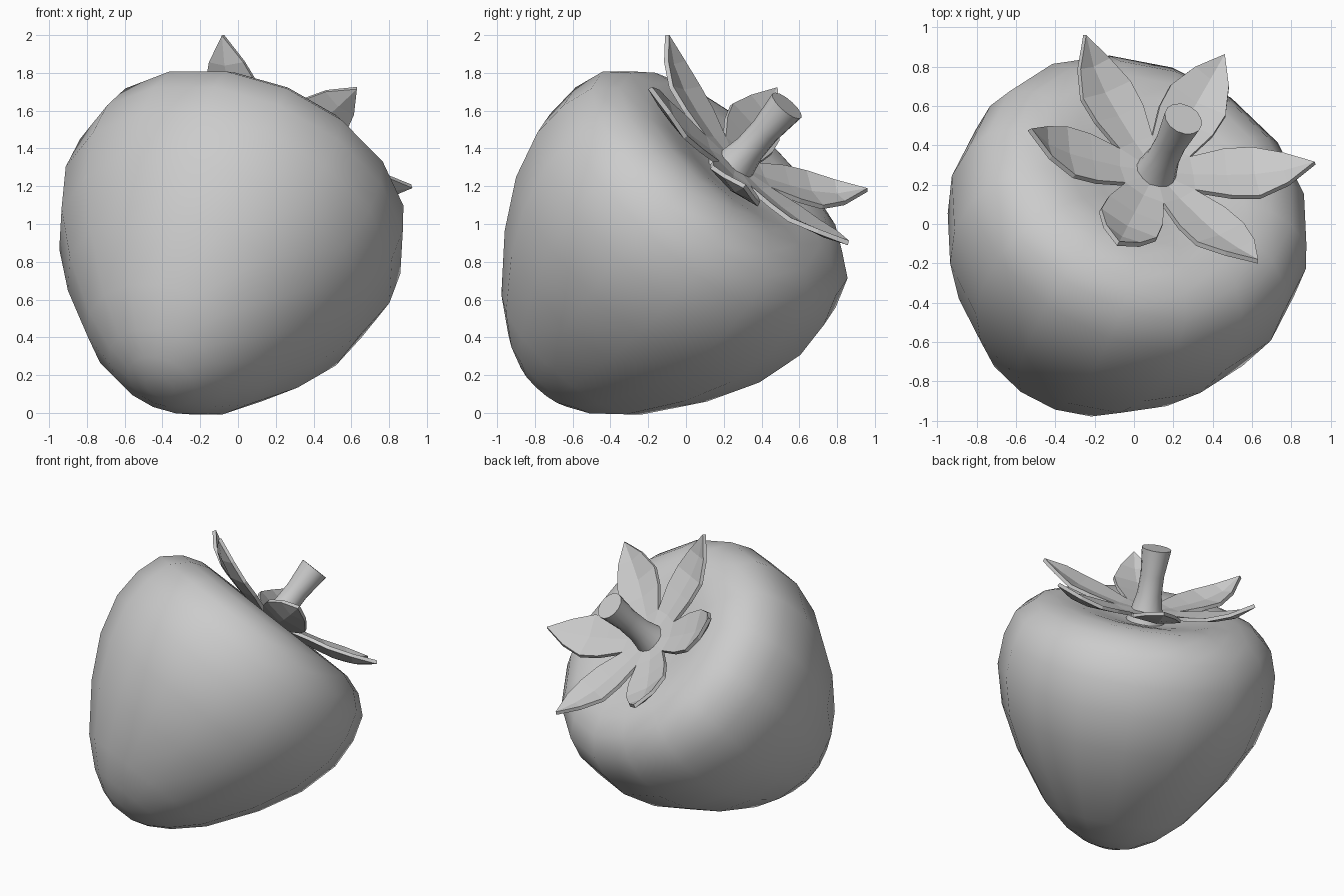
import bpy, bmesh
from math import cos, sin, pi
from mathutils import Vector, Matrix

if "Cube" in bpy.data.objects:
    bpy.data.objects.remove(bpy.data.objects["Cube"])

AXIS = Vector((0.32, 0.62, 0.715)).normalized()
CENTRE = Vector((-0.02, 0.01, 1.022))
FRAME = Matrix.Translation(CENTRE) @ AXIS.to_track_quat('Z', 'Y').to_matrix().to_4x4()


def finish(name, bm, smooth=None):
    bmesh.ops.recalc_face_normals(bm, faces=bm.faces[:])
    mesh = bpy.data.meshes.new(name)
    bm.to_mesh(mesh)
    bm.free()
    ob = bpy.data.objects.new(name, mesh)
    bpy.context.collection.objects.link(ob)
    ob.matrix_world = FRAME
    if smooth:
        bpy.ops.object.select_all(action='DESELECT')
        ob.select_set(True)
        bpy.context.view_layer.objects.active = ob
        bpy.ops.object.shade_smooth_by_angle(angle=smooth)
    return ob


def revolve(name, profile, sides, smooth):
    """Spin (height, radius) points round the tilted axis, closing both ends."""
    bm = bmesh.new()
    angles = [2 * pi * (i + 0.5) / sides for i in range(sides)]
    rings = [[bm.verts.new((r * cos(a), r * sin(a), t)) for a in angles] for t, r in profile]
    for lo, hi in zip(rings, rings[1:]):
        for i in range(sides):
            j = (i + 1) % sides
            bm.faces.new((lo[i], lo[j], hi[j], hi[i]))
    bm.faces.new(rings[0])
    bm.faces.new(rings[-1])
    return finish(name, bm, smooth)


# Fruit: rounded cone with a dimpled crown
revolve("fruit_body", [
    (-1.235, 0.08), (-1.20, 0.19), (-1.12, 0.325), (-0.96, 0.50), (-0.66, 0.715),
    (-0.38, 0.86), (-0.11, 0.93), (0.10, 0.92), (0.27, 0.865), (0.37, 0.75), (0.415, 0.62),
    (0.41, 0.48), (0.38, 0.33), (0.34, 0.15), (0.33, 0.03)], 16, 1.2)

# Stem: flared at both ends
revolve("stem", [(0.34, 0.13), (0.42, 0.105), (0.53, 0.083), (0.66, 0.08), (0.845, 0.10)], 14, 0.7)

# Calyx: six pointed leaves joined at a hub, each aimed at its tip
tips = [(-0.08, -0.10, 2.00), (-0.53, 0.48, 1.72), (-0.25, 0.96, 1.18),
        (0.46, 0.86, 0.90), (0.92, 0.31, 1.20), (0.63, -0.19, 1.72)]
local = [FRAME.inverted() @ Vector(p) for p in tips]
flat = [Vector((p.x, p.y, 0)) for p in local]
bm = bmesh.new()
hub = bm.verts.new((0, 0, 0.40))
notches = []
for i in range(6):
    d = (flat[i].normalized() + flat[(i + 1) % 6].normalized()).normalized()
    notches.append(bm.verts.new(d * 0.22 + Vector((0, 0, 0.42))))
for i in range(6):
    reach, u = flat[i].length, flat[i].normalized()
    side = Vector((-u.y, u.x, 0))
    if side.dot(notches[i].co) < 0:
        side = -side
    row = [notches[i - 1], bm.verts.new(u * 0.2 + Vector((0, 0, 0.41))), notches[i]]
    bm.faces.new((hub, row[0], row[1]))
    bm.faces.new((hub, row[1], row[2]))
    for f, half, h in ((0.47, 0.155, 0.435), (0.65, 0.16, 0.465), (0.83, 0.1, 0.52)):
        new = [bm.verts.new(u * reach * f + side * half * s + Vector((0, 0, h + 0.025 * abs(s))))
               for s in (-1, 0, 1)]
        for k in (0, 1):
            bm.faces.new((row[k], row[k + 1], new[k + 1], new[k]))
        row = new
    tip = bm.verts.new(local[i])
    bm.faces.new((row[0], row[1], tip))
    bm.faces.new((row[1], row[2], tip))
calyx = finish("leaf_crown", bm)
mod = calyx.modifiers.new("thickness", 'SOLIDIFY')
mod.thickness = 0.025
mod.offset = 0
